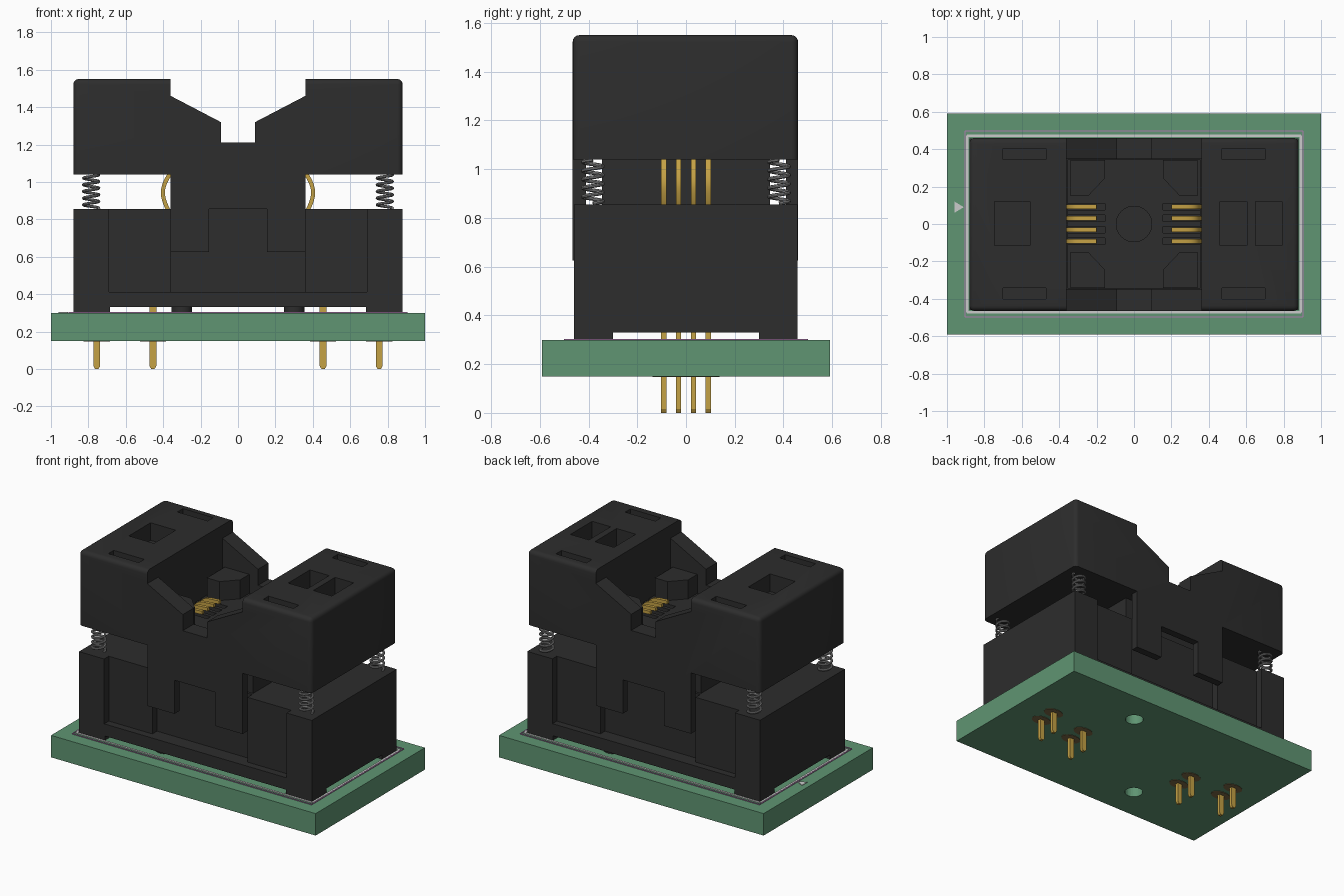
import bpy, bmesh, math
from mathutils import Vector

if "Cube" in bpy.data.objects:
    bpy.data.objects.remove(bpy.data.objects["Cube"])


def material(name, rgb):
    m = bpy.data.materials.new(name)
    m.diffuse_color = (*rgb, 1)
    m.use_nodes = True
    m.node_tree.nodes["Principled BSDF"].inputs["Base Color"].default_value = m.diffuse_color
    return m


BLACK = material("black_plastic", (0.026, 0.026, 0.026))
GREEN = material("board_green", (0.115, 0.30, 0.17))
GOLD = material("gold", (0.56, 0.36, 0.06))
STEEL = material("steel", (0.25, 0.25, 0.25))
WHITE = material("silk_white", (0.65, 0.65, 0.65))
PINK = material("outline_pink", (0.45, 0.2, 0.45))
COPPER = material("pad_copper", (0.20, 0.14, 0.06))


def finish(name, bm, mat):
    bmesh.ops.recalc_face_normals(bm, faces=bm.faces)
    me = bpy.data.meshes.new(name)
    bm.to_mesh(me)
    bm.free()
    ob = bpy.data.objects.new(name, me)
    bpy.context.collection.objects.link(ob)
    if mat:
        me.materials.append(mat)
    return ob


def prism_bm(pts, axis, lo, hi):
    """Extrude a 2D outline: axis 'z' uses (x, y), axis 'y' uses (x, z)."""
    bm = bmesh.new()
    put = (lambda a, b, c: (a, b, c)) if axis == 'z' else (lambda a, b, c: (a, c, b))
    face = bm.faces.new([bm.verts.new(put(a, b, lo)) for a, b in pts])
    new = bmesh.ops.extrude_face_region(bm, geom=[face])['geom']
    move = Vector(put(0, 0, hi - lo))
    bmesh.ops.translate(bm, vec=move, verts=[v for v in new if isinstance(v, bmesh.types.BMVert)])
    return bm


def prism(name, pts, axis, lo, hi, mat):
    return finish(name, prism_bm(pts, axis, lo, hi), mat)


def box(name, x0, x1, y0, y1, z0, z1, mat=None):
    return prism(name, [(x0, y0), (x1, y0), (x1, y1), (x0, y1)], 'z', z0, z1, mat)


def oval(cx, cy, rx, ry, n=24):
    return [(cx + rx * math.cos(2 * math.pi * i / n), cy + ry * math.sin(2 * math.pi * i / n)) for i in range(n)]


def activate(ob):
    bpy.ops.object.select_all(action='DESELECT')
    ob.select_set(True)
    bpy.context.view_layer.objects.active = ob


def cut(ob, cutter):
    cutter.hide_render = True
    m = ob.modifiers.new("cut", 'BOOLEAN')
    m.operation, m.solver, m.object = 'DIFFERENCE', 'EXACT', cutter
    activate(ob)
    bpy.ops.object.modifier_apply(modifier=m.name)
    bpy.data.objects.remove(cutter)


def cut_box(ob, *dims):
    cut(ob, box("cutter", *dims))


def smooth(ob):
    activate(ob)
    bpy.ops.object.shade_smooth_by_angle(angle=math.radians(35))


PITCH = (-0.092, -0.031, 0.031, 0.092)

# Circuit board with two locating holes
board = box("circuit_board", -1, 1, -0.59, 0.59, 0.15, 0.30, GREEN)
for s in (-1, 1):
    cut(board, prism("cutter", oval(0.3 * s, 0.36 * s, 0.058, 0.058, 32), 'z', 0.1, 0.4, None))
    smooth(prism("locating_peg", oval(0.3 * s, 0.36 * s, 0.055, 0.055, 32), 'z', 0.24, 0.34, BLACK))


# Printed outlines on the board
def outline(name, x, y, w, mat):
    for s in (-1, 1):
        box(name, -x, x, s * y - w / 2, s * y + w / 2, 0.299, 0.304, mat)
        box(name, s * x - w / 2, s * x + w / 2, -y, y, 0.299, 0.304, mat)


outline("printed_outline", 0.892, 0.472, 0.014, WHITE)
outline("clearance_outline", 0.904, 0.498, 0.006, PINK)
prism("pin_one_arrow", [(-0.96, 0.06), (-0.91, 0.09), (-0.96, 0.12)], 'z', 0.299, 0.304, WHITE)

# Solder pins with tapered tips and oval pads, staggered in two rows per side
for s in (-1, 1):
    for i, y in enumerate(PITCH):
        x = s * (0.755 if i % 2 else 0.455)
        prism("solder_pin", [(x - 0.018, 0.34), (x - 0.018, 0.015), (x - 0.009, 0), (x + 0.009, 0),
                             (x + 0.018, 0.015), (x + 0.018, 0.34)], 'y', y - 0.011, y + 0.011, GOLD)
        for z in (0.147, 0.299):
            prism("pad", oval(x, y, 0.07, 0.045), 'z', z, z + 0.004, COPPER)

# Socket base: corner feet, stepped recesses front and back
base = box("socket_base", -0.88, 0.88, -0.46, 0.457, 0.30, 0.855, BLACK)
cut_box(base, -0.685, 0.685, -1, 1, 0.2, 0.33)
cut_box(base, -1, 1, -0.30, 0.30, 0.2, 0.33)
for s in (-1, 1):
    for x, y in ((0.69, 0.41), (0.36, 0.36)):
        cut_box(base, -x, x, min(s * y, s * 0.6), max(s * y, s * 0.6), 0.412, 1)

# Centre seat with contact slots and round recess
seat = box("device_seat", -0.355, 0.355, -0.345, 0.345, 0.80, 1.14, BLACK)
cut(seat, prism("cutter", oval(0, 0, 0.095, 0.095, 40), 'z', 1.09, 1.3, None))
for s in (-1, 1):
    for y in PITCH:
        cut_box(seat, min(s * 0.155, s * 0.5), max(s * 0.155, s * 0.5), y - 0.018, y + 0.018, 1.07, 1.3)

# Chamfered corner guides around the seat
for sx in (-1, 1):
    for sy in (-1, 1):
        prism("corner_guide", [(sx * a, sy * b) for a, b in
              ((0.34, 0.343), (0.155, 0.343), (0.155, 0.245), (0.245, 0.15), (0.34, 0.15))],
              'z', 1.13, 1.27, BLACK)

# Moving cover: notched profile with guide legs, rounded outer edges
half = [(0.155, 0.855), (0.155, 0.625), (0.36, 0.625), (0.36, 1.04), (0.88, 1.04), (0.88, 1.55),
        (0.36, 1.55), (0.36, 1.46), (0.092, 1.32), (0.092, 1.21)]
bm = prism_bm(half + [(-x, z) for x, z in reversed(half)], 'y', -0.465, 0.46)


def rounded(e):
    a, b = (v.co for v in e.verts)
    top = min(a.z, b.z) > 1.54
    end = min(abs(a.x), abs(b.x)) > 0.87 and a.x * b.x > 0
    side = abs(a.y - b.y) < 0.01
    return (top and (end or side)) or (end and side)


bmesh.ops.bevel(bm, geom=[e for e in bm.edges if rounded(e)], offset=0.028, segments=4,
                profile=0.5, affect='EDGES')
cover = finish("moving_cover", bm, BLACK)
cut_box(cover, -0.36, 0.36, -0.347, 0.347, 0.5, 2)
cut_box(cover, -0.5, 0.5, -0.41, 0.41, 0.5, 1.04)
for x0, x1 in ((-0.745, -0.555), (0.46, 0.605), (0.65, 0.79)):
    cut_box(cover, x0, x1, -0.115, 0.12, 1.43, 2)
for x0, x1 in ((-0.70, -0.47), (0.47, 0.70)):
    for y0, y1 in ((0.345, 0.405), (-0.40, -0.342)):
        cut_box(cover, x0, x1, y0, y1, 1.47, 2)
smooth(cover)


# Bowed contact fingers, extruded from an offset centre line
def catmull(p, n=6):
    p = [Vector(q) for q in p]
    p = [2 * p[0] - p[1]] + p + [2 * p[-1] - p[-2]]
    out = []
    for a, b, c, d in zip(p, p[1:], p[2:], p[3:]):
        for k in range(n):
            t = k / n
            out.append(0.5 * (2 * b + (c - a) * t + (2 * a - 5 * b + 4 * c - d) * t * t
                              + (3 * b - a - 3 * c + d) * t ** 3))
    return out + [p[-2]]


path = catmull([(0.355, 0.82), (0.385, 0.875), (0.402, 0.94), (0.388, 1.0),
                (0.355, 1.06), (0.34, 1.12), (0.30, 1.155), (0.20, 1.165)])
left, right = [], []
for i, p in enumerate(path):
    t = (path[min(i + 1, len(path) - 1)] - path[max(i - 1, 0)]).normalized()
    n = Vector((-t.y, t.x)) * 0.011
    left.append(p + n)
    right.append(p - n)
ring = left + right[::-1]
for s in (-1, 1):
    for y in PITCH:
        smooth(prism("contact_finger", [(s * p.x, p.y) for p in ring], 'y', y - 0.011, y + 0.011, GOLD))

# Coil springs between base and cover
for sx in (-1, 1):
    for sy in (-1, 1):
        cu = bpy.data.curves.new("coil_spring", 'CURVE')
        cu.dimensions, cu.bevel_depth, cu.bevel_resolution, cu.use_fill_caps = '3D', 0.008, 2, True
        sp = cu.splines.new('POLY')
        turns, per = 5, 20
        sp.points.add(turns * per)
        for i, pt in enumerate(sp.points):
            a = 2 * math.pi * i / per
            pt.co = (0.785 * sx + 0.041 * math.cos(a), 0.382 * sy + 0.041 * math.sin(a),
                     0.86 + 0.178 * i / (turns * per), 1)
        ob = bpy.data.objects.new("coil_spring", cu)
        bpy.context.collection.objects.link(ob)
        cu.materials.append(STEEL)
        activate(ob)
        bpy.ops.object.convert(target='MESH')
        smooth(bpy.context.object)
